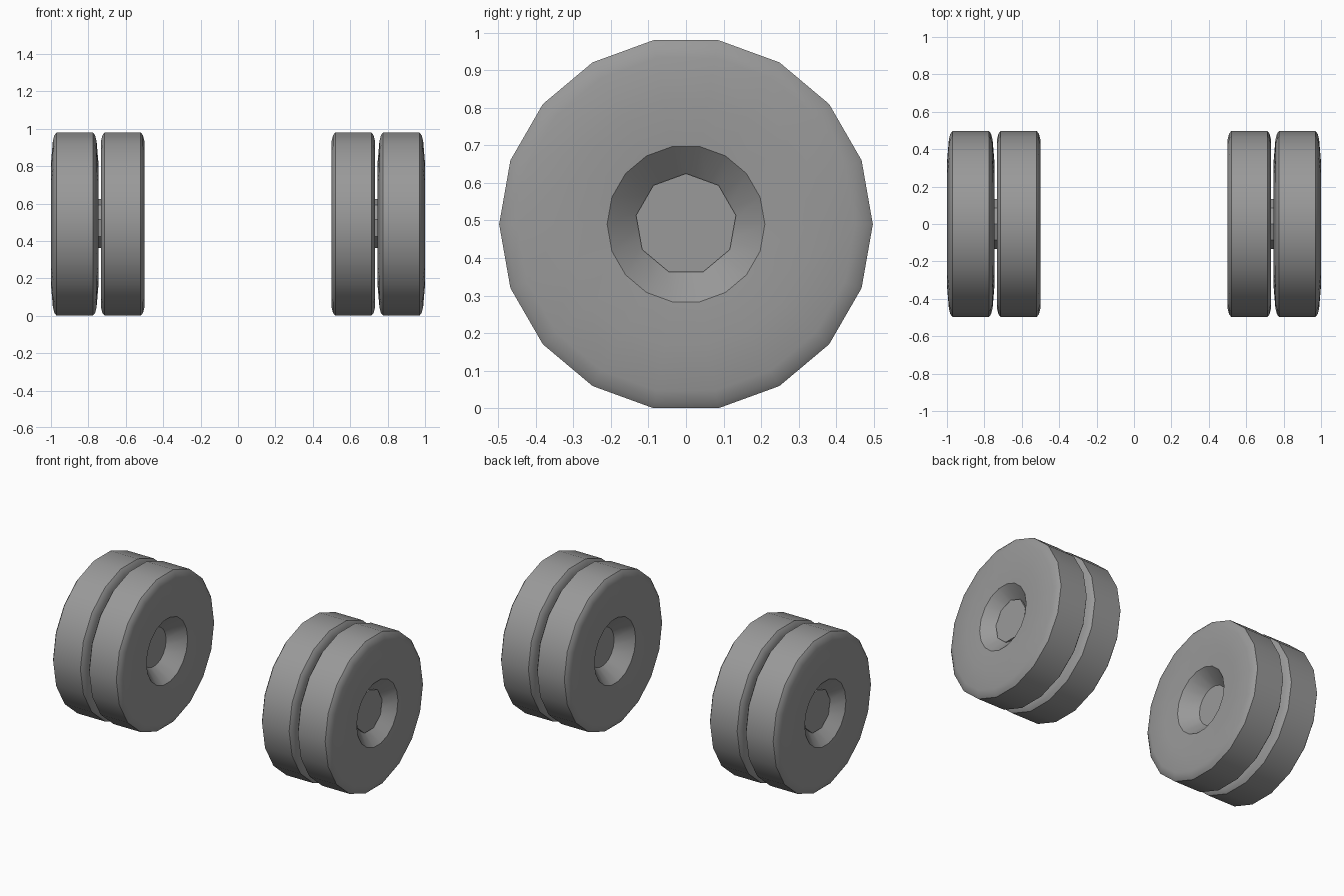
import bpy, bmesh
from math import sin, cos, pi, radians

cube = bpy.data.objects.get("Cube")
if cube:
    bpy.data.objects.remove(cube, do_unlink=True)

AXLE_Z = 0.49

grey = bpy.data.materials.new("rubber_grey")
grey.use_nodes = True
colour = (0.32, 0.32, 0.32, 1)
grey.diffuse_color = colour
grey.node_tree.nodes["Principled BSDF"].inputs["Base Color"].default_value = colour


def lathe(name, profile, sides, start=0.0, closed=True, smooth=True):
    """Revolve (x, radius) points about the wheel axle."""
    bm = bmesh.new()
    rings = []
    for x, r in profile:
        angles = [start + 2 * pi * k / sides for k in range(sides)]
        rings.append([bm.verts.new((x, r * cos(a), AXLE_Z + r * sin(a))) for a in angles])
    pairs = list(zip(rings, rings[1:]))
    if closed:
        pairs.append((rings[-1], rings[0]))
    else:
        bm.faces.new(rings[0])
        bm.faces.new(rings[-1])
    for a, b in pairs:
        for k in range(sides):
            n = (k + 1) % sides
            bm.faces.new((a[k], a[n], b[n], b[k]))
    bmesh.ops.recalc_face_normals(bm, faces=bm.faces)
    mesh = bpy.data.meshes.new(name)
    bm.to_mesh(mesh)
    bm.free()
    mesh.materials.append(grey)
    obj = bpy.data.objects.new(name, mesh)
    bpy.context.collection.objects.link(obj)
    if smooth:
        bpy.ops.object.select_all(action="DESELECT")
        obj.select_set(True)
        bpy.context.view_layer.objects.active = obj
        bpy.ops.object.shade_smooth_by_angle(angle=radians(38))
    return obj


def wheel(name, centre, half, bulge, depth):
    """Tyre with rounded shoulders and a funnel recess on both faces."""
    side = [(half - depth, 0.12), (half - 0.006, 0.21), (half, 0.33),
            (half - bulge, 0.45), (half - bulge - 0.008, 0.482),
            (half - bulge - 0.02, 0.4975)]
    loop = side + [(-x, r) for x, r in reversed(side)]
    return lathe(name, [(centre + x, r) for x, r in loop], 18)


for label, s in (("left", 1), ("right", -1)):
    wheel(label + "_outer_wheel", s * 0.873, 0.127, 0.01, 0.085)
    wheel(label + "_inner_wheel", s * 0.6165, 0.1165, 0.0, 0.105)
    # Nine-sided axle joining the pair
    lathe(label + "_axle", [(s * 0.60, 0.135), (s * 0.935, 0.135)], 9,
          start=pi / 2, closed=False, smooth=False)
